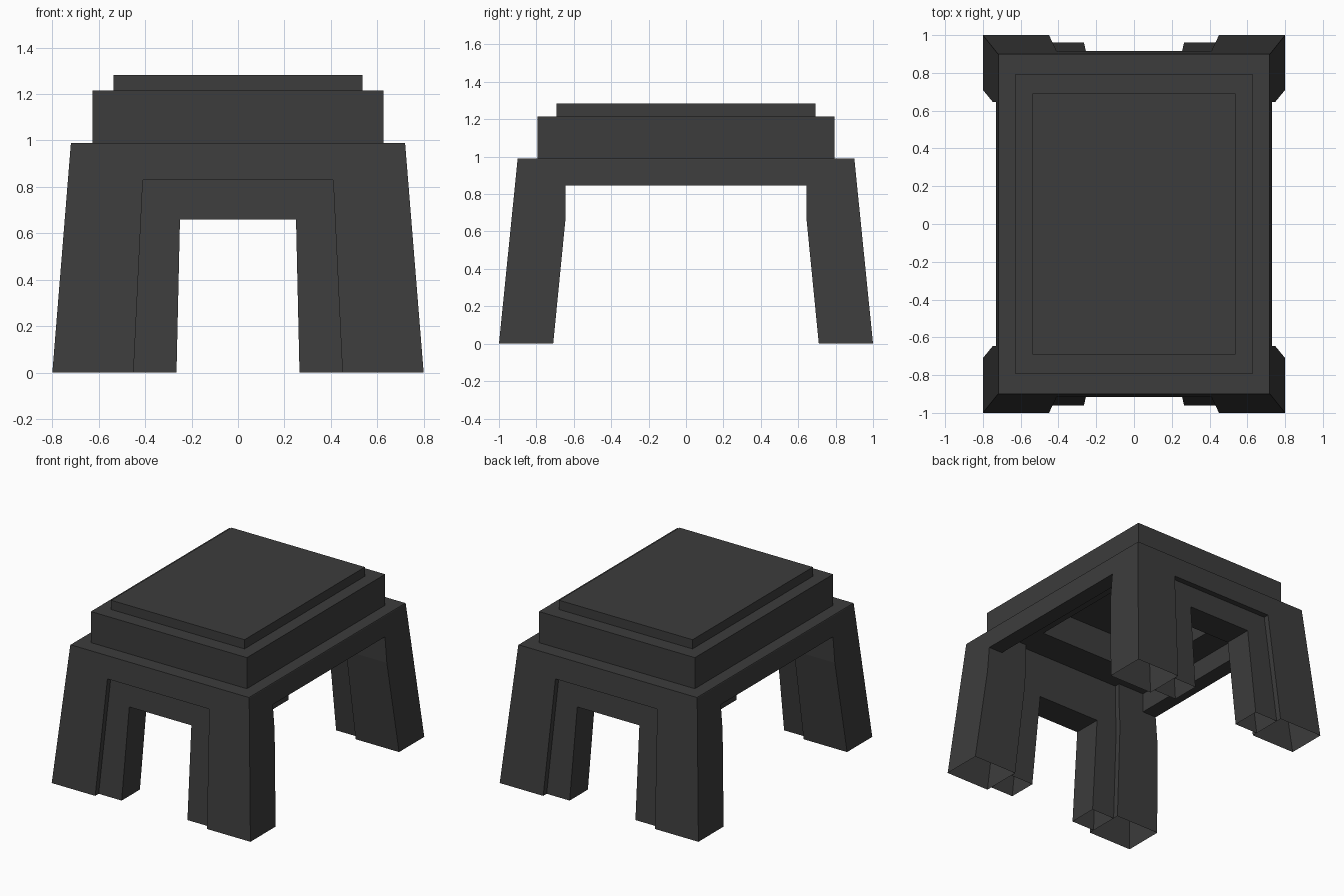
import bpy, bmesh

cube = bpy.data.objects.get("Cube")
if cube:
    bpy.data.objects.remove(cube, do_unlink=True)

# Single dark stone colour
STONE = (0.045, 0.045, 0.045, 1)
mat = bpy.data.materials.new("dark_stone")
mat.use_nodes = True
mat.diffuse_color = STONE
mat.node_tree.nodes["Principled BSDF"].inputs["Base Color"].default_value = STONE

# Key heights
ARCH, RECESS, LINTEL, DECK, TERRACE = 0.66, 0.83, 0.845, 0.985, 0.99
STEP = 0.04  # depth of the recessed arch panel


# Tapered outlines as functions of height
def outer_x(z):
    return 0.8 - 0.08 * z / TERRACE


def outer_y(z):
    return 1 - 0.1 * z / TERRACE


def inner_y(z):
    return 0.71 - 0.065 * min(z, ARCH) / ARCH


def jamb(z):
    return 0.45 - 0.04 * min(z, RECESS) / RECESS


def arch_x(z):
    return 0.265 - 0.015 * z / ARCH


def loft(name, levels, open_bottom=False, mirror=(False, False)):
    """Stack rectangles (x0, x1, y0, y1, z) into one skin."""
    bm = bmesh.new()
    rings = [[bm.verts.new(p) for p in
              ((x0, y0, z), (x1, y0, z), (x1, y1, z), (x0, y1, z))]
             for x0, x1, y0, y1, z in levels]
    for a, b in zip(rings, rings[1:]):
        for i in range(4):
            j = (i + 1) % 4
            bm.faces.new((a[i], a[j], b[j], b[i]))
    bm.faces.new(rings[-1])
    if not open_bottom:
        bm.faces.new(rings[0][::-1])
    bmesh.ops.recalc_face_normals(bm, faces=bm.faces)
    me = bpy.data.meshes.new(name)
    bm.to_mesh(me)
    bm.free()
    me.materials.append(mat)
    ob = bpy.data.objects.new(name, me)
    bpy.context.collection.objects.link(ob)
    if any(mirror):
        mod = ob.modifiers.new("mirror", 'MIRROR')
        mod.use_axis = (mirror[0], mirror[1], False)
        mod.use_mirror_merge = False
    return ob


# Four hollow corner posts
loft("corner_posts",
     [(jamb(z), outer_x(z), inner_y(z), outer_y(z), z)
      for z in (0, ARCH, RECESS, DECK)],
     open_bottom=True, mirror=(True, True))

# Recessed panels either side of the front and back arches
loft("arch_side_panels",
     [(arch_x(z), jamb(z), inner_y(z) + STEP, outer_y(z) - STEP, z)
      for z in (0, ARCH)],
     open_bottom=True, mirror=(True, True))

# Recessed panel above each arch
loft("arch_head_panels",
     [(-jamb(z), jamb(z), inner_y(z) + STEP, outer_y(z) - STEP, z)
      for z in (ARCH, RECESS, DECK)],
     mirror=(False, True))

# Flush lintel over each recess
loft("end_lintels",
     [(-jamb(z), jamb(z), outer_y(z) - STEP, outer_y(z), z)
      for z in (RECESS, DECK)],
     mirror=(False, True))

# Lintels along the two open sides
loft("side_lintels",
     [(0.62, outer_x(z), -inner_y(z), inner_y(z), z)
      for z in (LINTEL, DECK)],
     mirror=(True, False))

# Stepped roof, from the hollow underside out and up to the top slab
roof = [(0.42, 0.45, 1.2), (0.42, 0.45, DECK),
        (outer_x(DECK), outer_y(DECK), DECK), (0.718, 0.9, TERRACE),
        (0.628, 0.795, TERRACE), (0.628, 0.795, 1.216),
        (0.537, 0.692, 1.216), (0.537, 0.692, 1.283)]
loft("stepped_roof", [(-x, x, -y, y, z) for x, y, z in roof])
